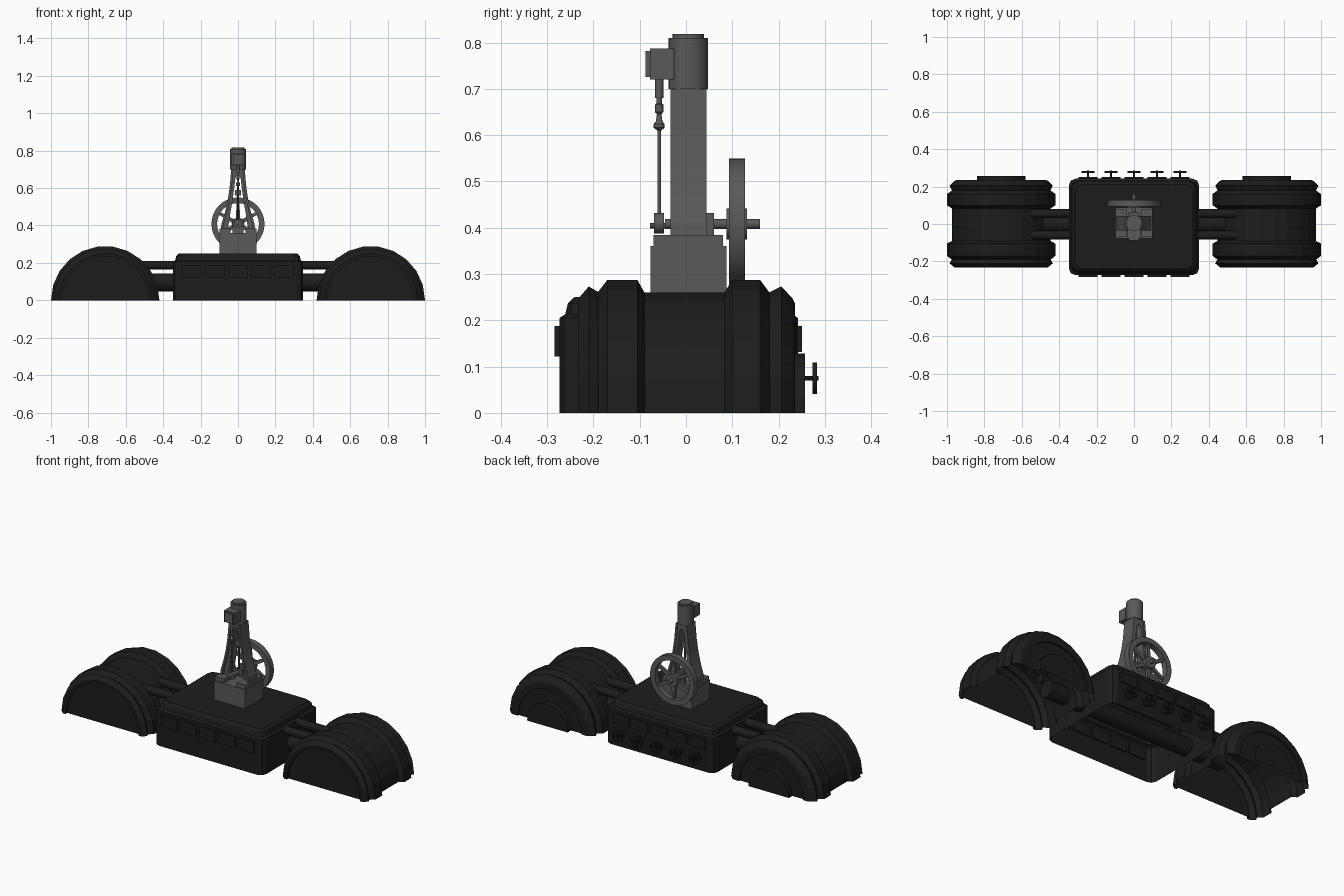
import bpy, bmesh, math
from mathutils import Vector

if "Cube" in bpy.data.objects:
    bpy.data.objects.remove(bpy.data.objects["Cube"])

def material(name, v):
    m = bpy.data.materials.new(name)
    m.diffuse_color = (v, v, v, 1)
    m.use_nodes = True
    m.node_tree.nodes["Principled BSDF"].inputs["Base Color"].default_value = m.diffuse_color
    return m

DARK, GREY = material("dark_iron", 0.012), material("grey_iron", 0.10)

def finish(name, bm, mat, smooth=False):
    bmesh.ops.remove_doubles(bm, verts=bm.verts, dist=1e-5)
    bmesh.ops.recalc_face_normals(bm, faces=bm.faces)
    me = bpy.data.meshes.new(name)
    bm.to_mesh(me)
    bm.free()
    ob = bpy.data.objects.new(name, me)
    bpy.context.collection.objects.link(ob)
    me.materials.append(mat)
    if smooth:
        bpy.ops.object.select_all(action='DESELECT')
        ob.select_set(True)
        bpy.context.view_layer.objects.active = ob
        bpy.ops.object.shade_smooth_by_angle(angle=math.radians(35))
    return ob

def loft(bm, rings, closed=True, caps=()):
    vs = [[bm.verts.new(p) for p in r] for r in rings]
    n = len(vs[0])
    for a, b in zip(vs, vs[1:]):
        for i in range(n if closed else n - 1):
            j = (i + 1) % n
            bm.faces.new((a[i], a[j], b[j], b[i]))
    for c in caps:
        bm.faces.new(vs[c])

def lathe(name, profile, loc, axis, mat, segs=20, smooth=True, half=False):
    """Revolve (radius, offset) pairs about an axis through loc."""
    bm = bmesh.new()
    rings = []
    for r, t in profile:
        ring = []
        for i in range(segs + 1 if half else segs):
            a = (math.pi if half else 2 * math.pi) * i / segs
            c, s = r * math.cos(a), r * math.sin(a)
            p = {'x': (t, c, s), 'y': (c, t, s), 'z': (c, s, t)}[axis]
            ring.append(Vector(loc) + Vector(p))
        rings.append(ring)
    caps = [] if half else [i for i in (0, -1) if profile[0] != profile[-1]]
    if half:  # triangle fans come from merging zero-radius points
        bmesh_rings = rings
        vs = [[bm.verts.new(p) for p in r] for r in bmesh_rings]
        for a, b in zip(vs, vs[1:]):
            for i in range(segs):
                bm.faces.new((a[i], a[i + 1], b[i + 1], b[i]))
        bmesh.ops.remove_doubles(bm, verts=bm.verts, dist=1e-5)
    else:
        loft(bm, rings, True, caps)
    return finish(name, bm, mat, smooth)

def rod(name, r, a, b, loc, axis, mat, segs=16):
    return lathe(name, [(r, a), (r, b)], loc, axis, mat, segs)

def box(name, x, y, z, mat):
    bm = bmesh.new()
    rings = [[(x[0], y[0], h), (x[1], y[0], h), (x[1], y[1], h), (x[0], y[1], h)] for h in z]
    loft(bm, rings, True, (0, -1))
    return finish(name, bm, mat)

def extrude_y(name, pts, y0, y1, mat):
    bm = bmesh.new()
    loft(bm, [[(x, y, z) for x, z in pts] for y in (y0, y1)], True, (0, -1))
    return finish(name, bm, mat)

# Half drums at both ends, open underneath
drum = [(0, -.215), (.235, -.215), (.235, -.232), (.25, -.232), (.276, -.21), (.264, -.19),
        (.29, -.17), (.29, -.105), (.263, -.09), (.263, .083), (.29, .1), (.29, .16),
        (.263, .18), (.276, .206), (.25, .23), (.24, .235), (.205, .235), (.205, .225),
        (.13, .225), (.13, .257), (0, .257)]
for s, side in ((-1, "left"), (1, "right")):
    lathe(side + "_half_drum", drum, (.71 * s, 0, 0), 'y', DARK, 11, False, True)

# Pipes joining the drums through the middle housing
rod("main_pipe", .048, -.58, .58, (0, 0, .095), 'x', DARK, 20)
for y in (.055, -.06):
    rod("upper_pipe", .024, -.57, .57, (0, y, .188), 'x', DARK, 14)

# Middle housing, chamfered shell open underneath
bm = bmesh.new()
rings = []
for d, z in ((0, 0), (0, .205), (.012, .213), (.018, .237), (.032, .25)):
    x, y0, y1, c = .348 - d, -.273 + d, .242 - d, .035
    rings.append([(-x + c, y0, z), (x - c, y0, z), (x - .01, y0 + .01, z), (x, y0 + c, z),
                  (x, y1 - c, z), (x - .01, y1 - .01, z), (x - c, y1, z), (-x + c, y1, z),
                  (-x + .01, y1 - .01, z), (-x, y1 - c, z), (-x, y0 + c, z), (-x + .01, y0 + .01, z)])
loft(bm, rings, True, (-1,))
finish("middle_housing", bm, DARK)

# Window panels and valve handwheels
for i in range(-2, 3):
    x = i * .123
    box("front_panel", (x - .052, x + .052), (-.284, -.265), (.122, .188), DARK)
    box("back_panel", (x - .052, x + .052), (.23, .251), (.132, .188), DARK)
    at = (x, 0, .075)
    rod("valve_boss", .022, .225, .25, at, 'y', DARK, 12)
    rod("valve_stem", .005, .24, .286, at, 'y', DARK, 8)
    lathe("valve_wheel", [(.034, .273), (.034, .283), (.026, .283), (.026, .273), (.034, .273)],
          at, 'y', DARK, 16)
    box("valve_spoke", (x - .03, x + .03), (.275, .281), (.072, .078), DARK)
    box("valve_spoke", (x - .003, x + .003), (.275, .281), (.045, .105), DARK)

# Pedestal and mounting pads
box("pedestal", (-.1, .1), (-.077, .088), (.245, .36), GREY)
for s in (-1, 1):
    box("mounting_pad", sorted((.04 * s, .098 * s)), (-.07, .08), (.36, .384), GREY)
    # Flared column legs
    leg = [(.092, .38), (.088, .41), (.07, .47), (.056, .53), (.045, .6), (.036, .7), (0, .7),
           (0, .675), (.014, .655), (.02, .6), (.03, .53), (.042, .46), (.054, .38)]
    extrude_y("column_leg", [(x * s, z) for x, z in leg], -.016, .04, GREY)
    edge = [(.092, .38), (.088, .41), (.07, .47), (.056, .53), (.045, .6), (.036, .7),
            (.024, .7), (.033, .6), (.044, .53), (.058, .47), (.075, .41), (.078, .38)]
    extrude_y("leg_flange", [(x * s, z) for x, z in edge], -.034, .044, GREY)
    # Main bearings
    box("bearing_block", sorted((.0 * s, .03 * s)), (.044, .06), (.36, .432), GREY)

# Cylinder with cap and valve chest
lathe("cylinder", [(.043, .7), (.043, .81), (.034, .81), (.034, .818)], (0, .005, 0), 'z', GREY, 24)
box("valve_chest", (-.034, .034), (-.078, -.026), (.72, .787), GREY)
box("valve_chest_cover", (-.026, .026), (-.088, -.078), (.726, .782), GREY)

# Valve rod with gland, collar and lower eye
lathe("valve_rod", [(.009, .725), (.009, .68), (.006, .68), (.006, .668), (.009, .666), (.009, .65),
                    (.005, .645), (.007, .63), (.012, .624), (.012, .616), (.004, .61), (.004, .42)],
      (0, -.058, 0), 'z', GREY, 12)
rod("rod_eye", .022, -.069, -.047, (0, 0, .41), 'y', GREY, 16)
rod("crank_pin", .006, -.078, -.02, (0, 0, .404), 'y', GREY, 10)

# Piston rod, crosshead and crank
rod("piston_rod", .006, .42, .7, (0, .01, 0), 'z', GREY, 10)
box("crosshead", (-.016, .016), (-.004, .024), (.56, .59), GREY)
box("crank_web", (-.03, .03), (-.004, .008), (.393, .425), GREY)

# Flywheel and shaft
C = (0, 0, .408)
rod("crankshaft", .011, -.045, .16, C, 'y', GREY, 14)
rod("bearing_collar", .024, .042, .061, C, 'y', GREY, 16)
rod("flywheel_hub", .034, .088, .132, C, 'y', GREY, 20)
lathe("flywheel_rim", [(.142, .093), (.142, .127), (.112, .127), (.112, .093), (.142, .093)],
      C, 'y', GREY, 32)
for i in range(6):
    a = math.pi * i / 3 + math.pi / 6
    u, v = Vector((math.cos(a), math.sin(a))), Vector((-math.sin(a), math.cos(a)))
    pts = [u * .025 + v * .011, u * .118 + v * .008, u * .118 - v * .008, u * .025 - v * .011]
    extrude_y("flywheel_spoke", [(p.x, p.y + C[2]) for p in pts], .103, .117, GREY)
